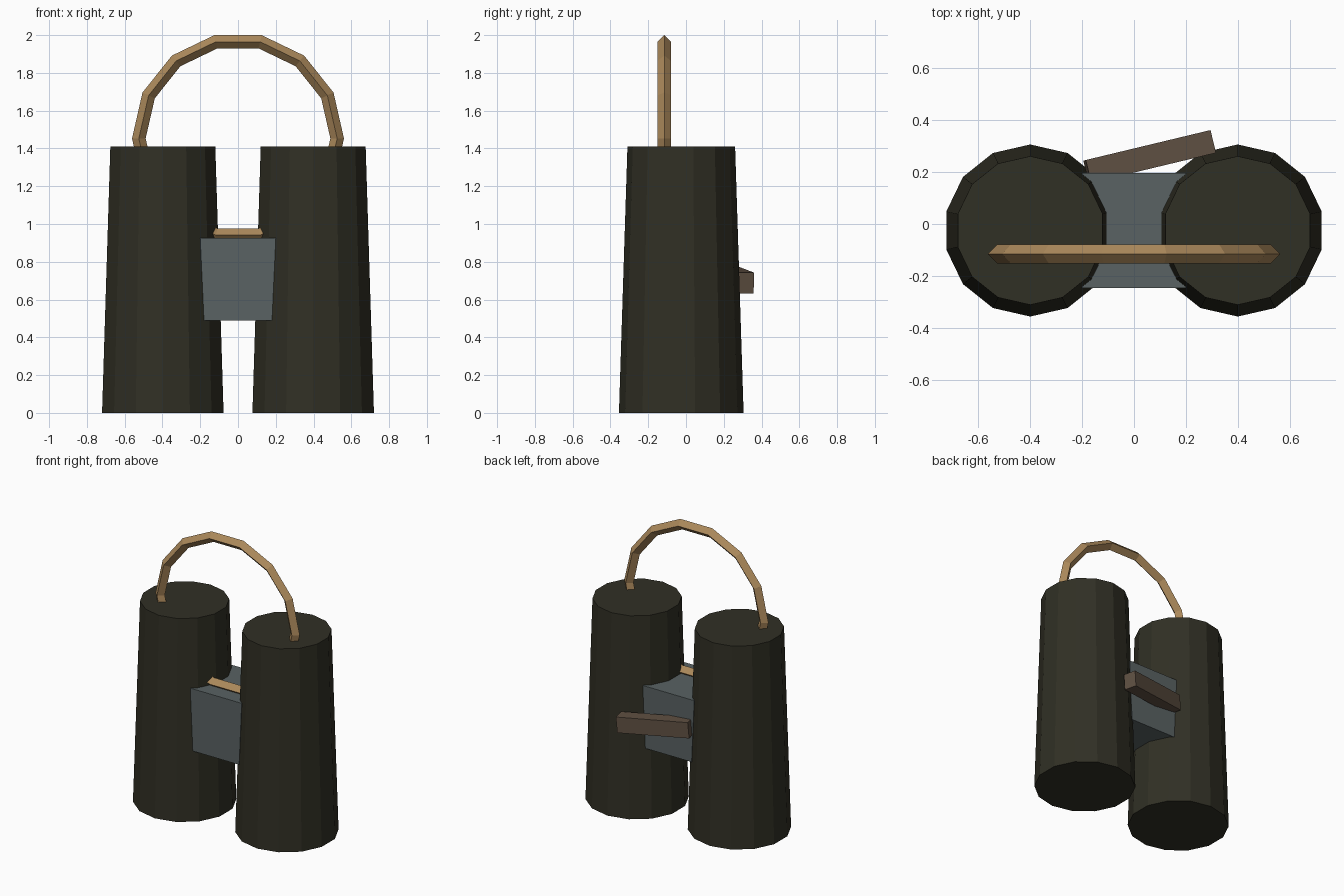
import bpy, math

if "Cube" in bpy.data.objects:
    bpy.data.objects.remove(bpy.data.objects["Cube"])


def material(name, rgb):
    m = bpy.data.materials.new(name)
    m.diffuse_color = (*rgb, 1)
    m.use_nodes = True
    m.node_tree.nodes["Principled BSDF"].inputs["Base Color"].default_value = m.diffuse_color
    return m


BLACK = material("dark olive", (0.030, 0.029, 0.018))
GREY = material("slate grey", (0.100, 0.122, 0.125))
TAN = material("tan strap", (0.41, 0.25, 0.105))
BROWN = material("dull brown", (0.115, 0.080, 0.055))


def finish(name, mat):
    ob = bpy.context.object
    ob.name = name
    ob.data.materials.append(mat)
    return ob


def box(name, mat, loc, size, rot=(0, 0, 0)):
    bpy.ops.mesh.primitive_cube_add(size=1, location=loc, rotation=rot)
    ob = finish(name, mat)
    ob.scale = size
    return ob


YC = -0.025

# two tapered barrels
for side, name in ((-1, "left_barrel"), (1, "right_barrel")):
    bpy.ops.mesh.primitive_cone_add(vertices=14, radius1=0.33, radius2=0.285,
                                    depth=1.41, location=(side * 0.398, YC, 0.705))
    finish(name, BLACK)

# bridge block, slightly narrower at the bottom
bridge = box("bridge", GREY, (0, YC, 0.708), (0.40, 0.44, 0.437))
for v in bridge.data.vertices:
    if v.co.z < 0:
        v.co.x *= 0.9

# strap: upright ring with a diamond section
bpy.ops.mesh.primitive_torus_add(major_segments=14, minor_segments=4,
                                 major_radius=0.525, minor_radius=0.036,
                                 location=(0, -0.115, 1.453),
                                 rotation=(math.pi / 2, 0, 0))
finish("neck_strap", TAN)

# tilted bar on the back of the bridge
box("back_bar", BROWN, (0.06, 0.258, 0.71), (0.494, 0.09, 0.11),
    (0, 0.09, math.radians(13.5)))
